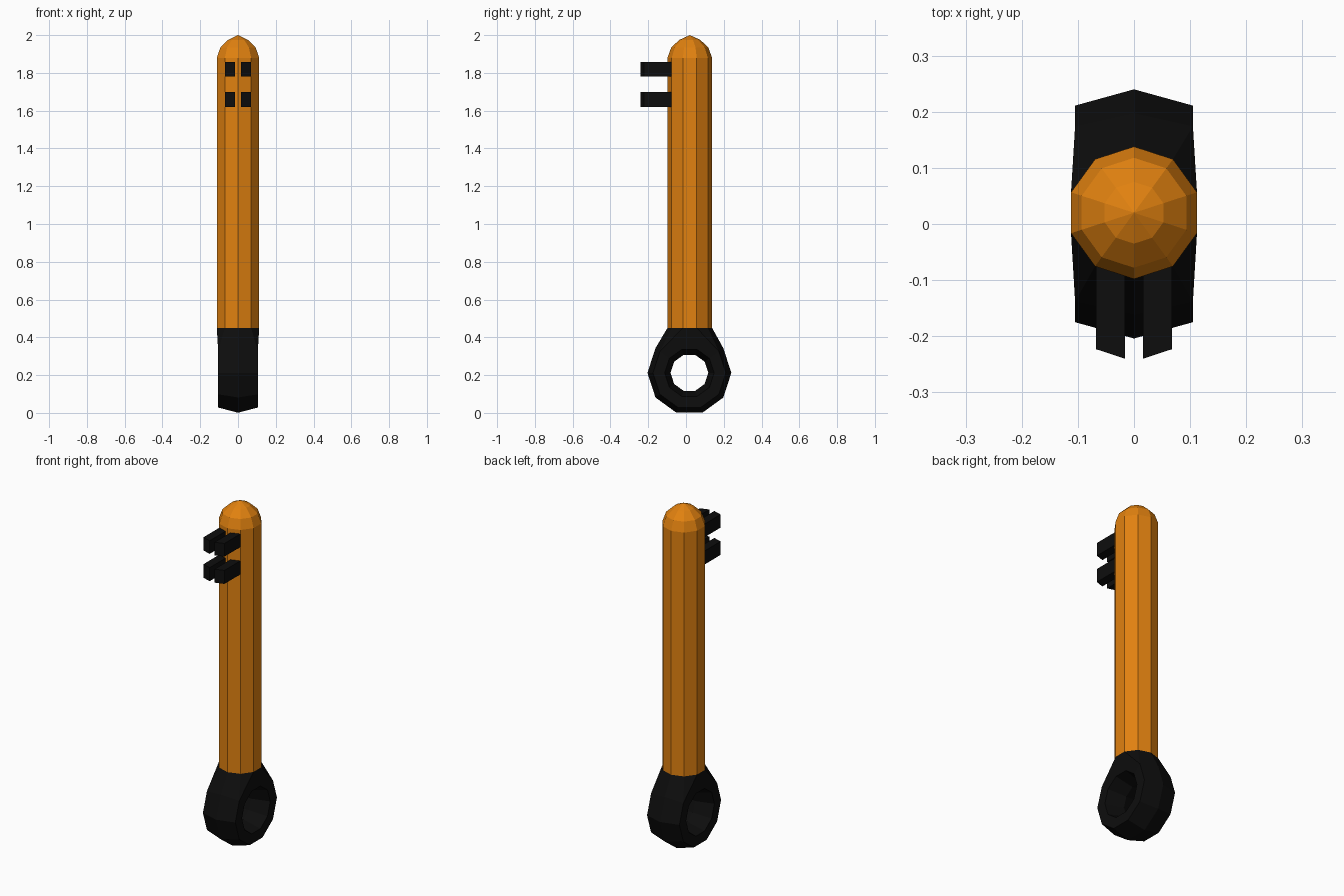
import bpy, bmesh
from math import sin, cos, pi, radians

if "Cube" in bpy.data.objects:
    bpy.data.objects.remove(bpy.data.objects["Cube"])

CY = 0.02            # y of the shaft axis
N = 10               # sides of the shaft and ring


def material(name, color):
    m = bpy.data.materials.new(name)
    m.diffuse_color = (*color, 1)
    m.use_nodes = True
    m.node_tree.nodes["Principled BSDF"].inputs["Base Color"].default_value = m.diffuse_color
    return m


def finish(bm, name, mat):
    bmesh.ops.recalc_face_normals(bm, faces=bm.faces)
    me = bpy.data.meshes.new(name)
    bm.to_mesh(me)
    bm.free()
    me.materials.append(mat)
    ob = bpy.data.objects.new(name, me)
    bpy.context.collection.objects.link(ob)
    return ob


def decagon(bm, r, z):
    # a vertex points straight towards +y
    return [bm.verts.new((r * cos(pi / 2 + k * 2 * pi / N),
                          CY + r * sin(pi / 2 + k * 2 * pi / N), z)) for k in range(N)]


orange = material("orange", (0.75, 0.22, 0.005))
black = material("black", (0.004, 0.004, 0.004))
R = 0.118

# Shaft with a domed tip
bm = bmesh.new()
rings = [decagon(bm, r, z) for r, z in
         ((R, 0.45), (R, 1.88), (0.098, 1.935), (0.055, 1.975))]
for a, b in zip(rings, rings[1:]):
    for k in range(N):
        bm.faces.new((a[k], a[(k + 1) % N], b[(k + 1) % N], b[k]))
tip = bm.verts.new((0, CY, 2.0))
for k in range(N):
    bm.faces.new((rings[-1][k], rings[-1][(k + 1) % N], tip))
bm.faces.new(rings[0])
finish(bm, "shaft", orange)

# Ring handle: hexagonal section swept round the x axis, top opened for the neck
bm = bmesh.new()
section = [(0, 0.222), (0.105, 0.193), (0.105, 0.131),
           (0, 0.1), (-0.105, 0.131), (-0.105, 0.193)]
v = []
for k in range(N):
    a = k * 2 * pi / N
    v.append([bm.verts.new((x, CY - 0.002 + r * cos(a), 0.212 + r * sin(a)))
              for x, r in section])
for k in range(N):
    for j in range(6):
        if k in (1, 2, 3) and j not in (2, 3):
            continue
        n = (k + 1) % N
        i = (j + 1) % 6
        bm.faces.new((v[k][j], v[n][j], v[n][i], v[k][i]))
# Neck: joins the open ring to the shaft outline
d = decagon(bm, R, 0.45)
for end, ridge, near in ((1, 0, 1), (4, 5, -1)):
    for outer, inner, turn in ((1, 2, -1), (5, 4, 1)):
        step = turn * near
        d0, d1, d2 = d[ridge], d[(ridge + step) % N], d[(ridge + 2 * step) % N]
        A0, A1 = v[end][0], v[end][outer]
        bm.faces.new((A0, d0, d1, A1))
        bm.faces.new((A1, d1, d2))
        bm.faces.new((A1, d2, v[end + near][inner], v[end][inner]))
bm.faces.new((d[8], d[7], v[3][2], v[2][2]))
bm.faces.new((d[2], d[3], v[3][4], v[2][4]))
bm.faces.new(d)
for f in [f for f in bm.verts if not f.link_faces]:
    bm.verts.remove(f)
finish(bm, "ring_handle", black)

# Four key teeth with slanted ends, on the two front faces of the shaft
for level, (z0, z1) in (("upper", (1.78, 1.857)), ("lower", (1.62, 1.699))):
    for side, s in (("left", -1), ("right", 1)):
        bm = bmesh.new()
        outline = [(0.016, -0.24), (0.068, -0.223), (0.068, -0.065), (0.016, -0.08)]
        lo, hi = [[bm.verts.new((s * x, y, z)) for x, y in outline] for z in (z0, z1)]
        bm.faces.new(lo)
        bm.faces.new(hi)
        for k in range(4):
            n = (k + 1) % 4
            bm.faces.new((lo[k], lo[n], hi[n], hi[k]))
        finish(bm, f"tooth_{level}_{side}", black)
